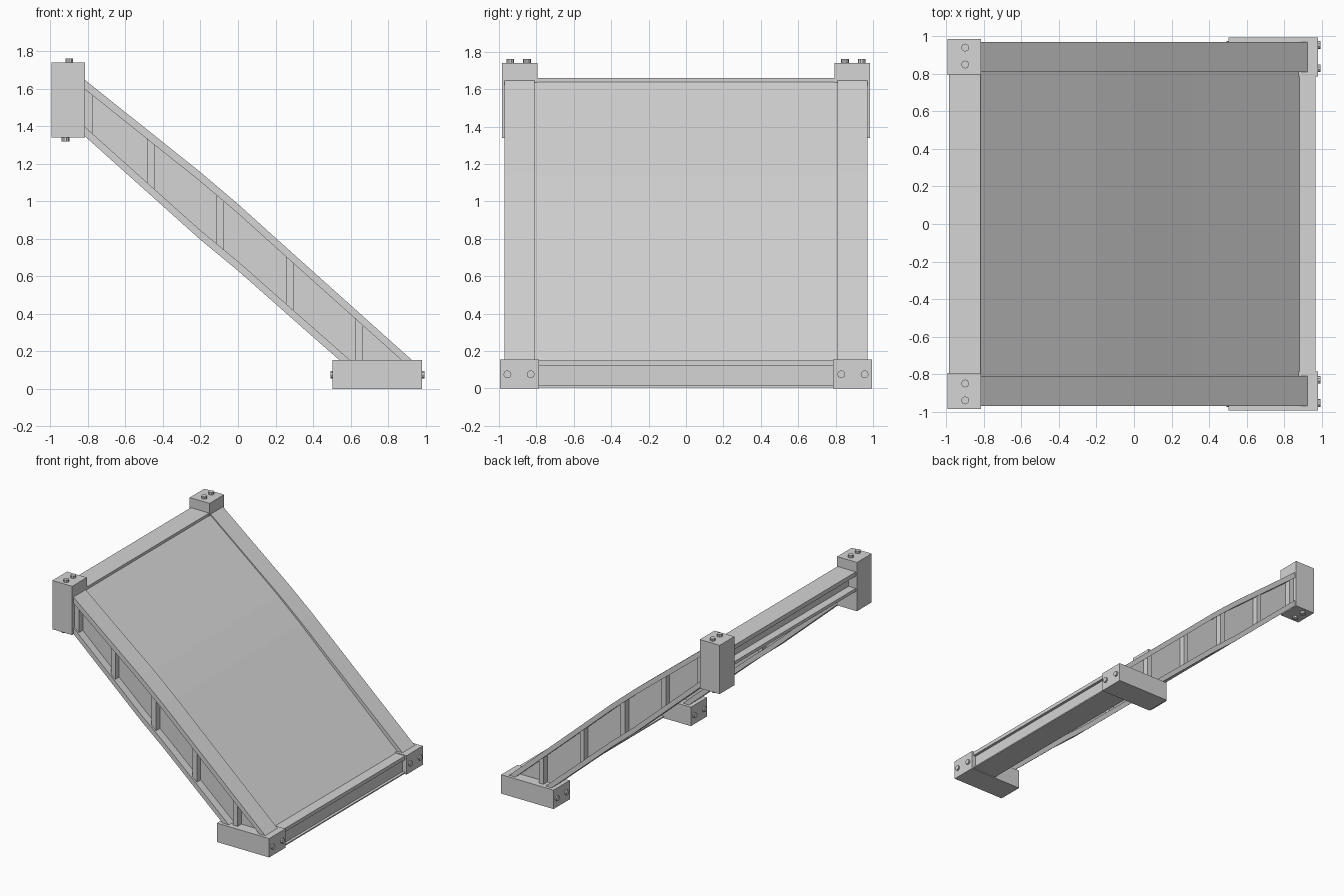
import bpy, bmesh
from mathutils import Matrix, Vector

if "Cube" in bpy.data.objects:
    bpy.data.objects.remove(bpy.data.objects["Cube"], do_unlink=True)

steel = bpy.data.materials.new("grey_steel")
steel.use_nodes = True
steel.diffuse_color = (0.66, 0.66, 0.66, 1)
steel.node_tree.nodes["Principled BSDF"].inputs["Base Color"].default_value = (0.66, 0.66, 0.66, 1)


def finish(name, bm):
    bmesh.ops.recalc_face_normals(bm, faces=bm.faces)
    mesh = bpy.data.meshes.new(name)
    bm.to_mesh(mesh)
    bm.free()
    mesh.materials.append(steel)
    obj = bpy.data.objects.new(name, mesh)
    bpy.context.scene.collection.objects.link(obj)


def loft(name, sections, floor=None):
    """Join matching cross-sections, cap the ends, optionally trim below a height."""
    bm = bmesh.new()
    rings = [[bm.verts.new(p) for p in s] for s in sections]
    n = len(rings[0])
    for a, b in zip(rings, rings[1:]):
        for i in range(n):
            j = (i + 1) % n
            bm.faces.new((a[i], a[j], b[j], b[i]))
    bm.faces.new(rings[0])
    bm.faces.new(rings[-1])
    if floor is not None:
        cut = bmesh.ops.bisect_plane(bm, geom=bm.verts[:] + bm.edges[:] + bm.faces[:],
                                     plane_co=(0, 0, floor), plane_no=(0, 0, 1), clear_inner=True)
        edges = [e for e in cut["geom_cut"] if isinstance(e, bmesh.types.BMEdge)]
        bmesh.ops.holes_fill(bm, edges=edges)
    finish(name, bm)


def box(name, lo, hi):
    loft(name, [[(x, lo[1], lo[2]), (x, hi[1], lo[2]), (x, hi[1], hi[2]), (x, lo[1], hi[2])]
                for x in (lo[0], hi[0])])


def bolt(name, loc, axis):
    bm = bmesh.new()
    turn = Vector((0, 0, 1)).rotation_difference(Vector(axis)).to_matrix().to_4x4()
    bmesh.ops.create_cone(bm, cap_ends=True, segments=10, radius1=0.021, radius2=0.021,
                          depth=0.04, matrix=Matrix.Translation(loc) @ turn)
    finish(name, bm)


def i_profile(a, b, web_a, web_b, bottom, top, low_t, top_t):
    """I-beam outline as (across, height) pairs."""
    lo, hi = bottom + low_t, top - top_t
    return [(a, bottom), (b, bottom), (b, lo), (web_b, lo), (web_b, hi), (b, hi),
            (b, top), (a, top), (a, hi), (web_a, hi), (web_a, lo), (a, lo)]


# Slope stations: x, top height, bottom height, deck drop below flange
stations = [(-0.82, 1.65, 1.35, 0.01), (-0.2, 1.155, 0.795, 0.015),
            (0.0, 0.985, 0.63, 0.02), (0.3, 0.715, 0.365, 0.03), (0.92, 0.16, -0.18, 0.045),
            (1.1, 0.0, -0.34, 0.05)]


def slope(x, column):
    for a, b in zip(stations, stations[1:]):
        if a[0] <= x <= b[0]:
            return a[column] + (b[column] - a[column]) * (x - a[0]) / (b[0] - a[0])


# Sloping deck, ending on the lower cross beam
loft("deck", [[(x, -0.815, t - d), (x, 0.815, t - d), (x, 0.815, t - d - 0.05), (x, -0.815, t - d - 0.05)]
              for x, t, b, d in stations], floor=0.145)

for side, s in (("front", -1), ("back", 1)):
    # Side I-beam, ending inside the lower block
    loft(side + "_side_beam",
         [[(x, s * y, z) for y, z in i_profile(0.81, 0.97, 0.875, 0.905, b, t, 0.05, 0.05)]
          for x, t, b, d in stations], floor=0.14)

    # Web stiffeners, following the slope between the flanges
    for i, x in enumerate((-0.795, -0.465, -0.095, 0.275, 0.645)):
        loft(f"{side}_stiffener_{i + 1}",
             [[(u, s * 0.825, max(0.1, slope(u, 2) + 0.03)), (u, s * 0.955, max(0.1, slope(u, 2) + 0.03)),
               (u, s * 0.955, slope(u, 1) - 0.03), (u, s * 0.825, slope(u, 1) - 0.03)]
              for u in (x - 0.02, x + 0.02)])

    # Corner blocks
    box(side + "_upper_block", (-0.995, s * 0.795, 1.34), (-0.815, s * 0.985, 1.74))
    box(side + "_lower_block", (0.505, s * 0.785, 0), (0.98, s * 0.995, 0.155))

    # Bolts through the blocks
    for i, y in enumerate((0.85, 0.94)):
        bolt(f"{side}_upper_bolt_top_{i + 1}", (-0.9, s * y, 1.74), (0, 0, 1))
        bolt(f"{side}_upper_bolt_bottom_{i + 1}", (-0.92, s * y, 1.34), (0, 0, -1))
    for i, y in enumerate((0.83, 0.955)):
        bolt(f"{side}_lower_bolt_outer_{i + 1}", (0.973, s * y, 0.075), (1, 0, 0))
        bolt(f"{side}_lower_bolt_inner_{i + 1}", (0.512, s * y, 0.075), (-1, 0, 0))

# Cross beams joining the blocks
for name, profile in (
        ("upper_cross_beam", i_profile(-0.985, -0.818, -0.92, -0.885, 1.5, 1.66, 0.025, 0.035)),
        ("lower_cross_beam", i_profile(0.75, 0.967, 0.84, 0.945, 0.006, 0.15, 0.01, 0.03))):
    loft(name, [[(x, y, z) for x, z in profile] for y in (-0.82, 0.82)])
